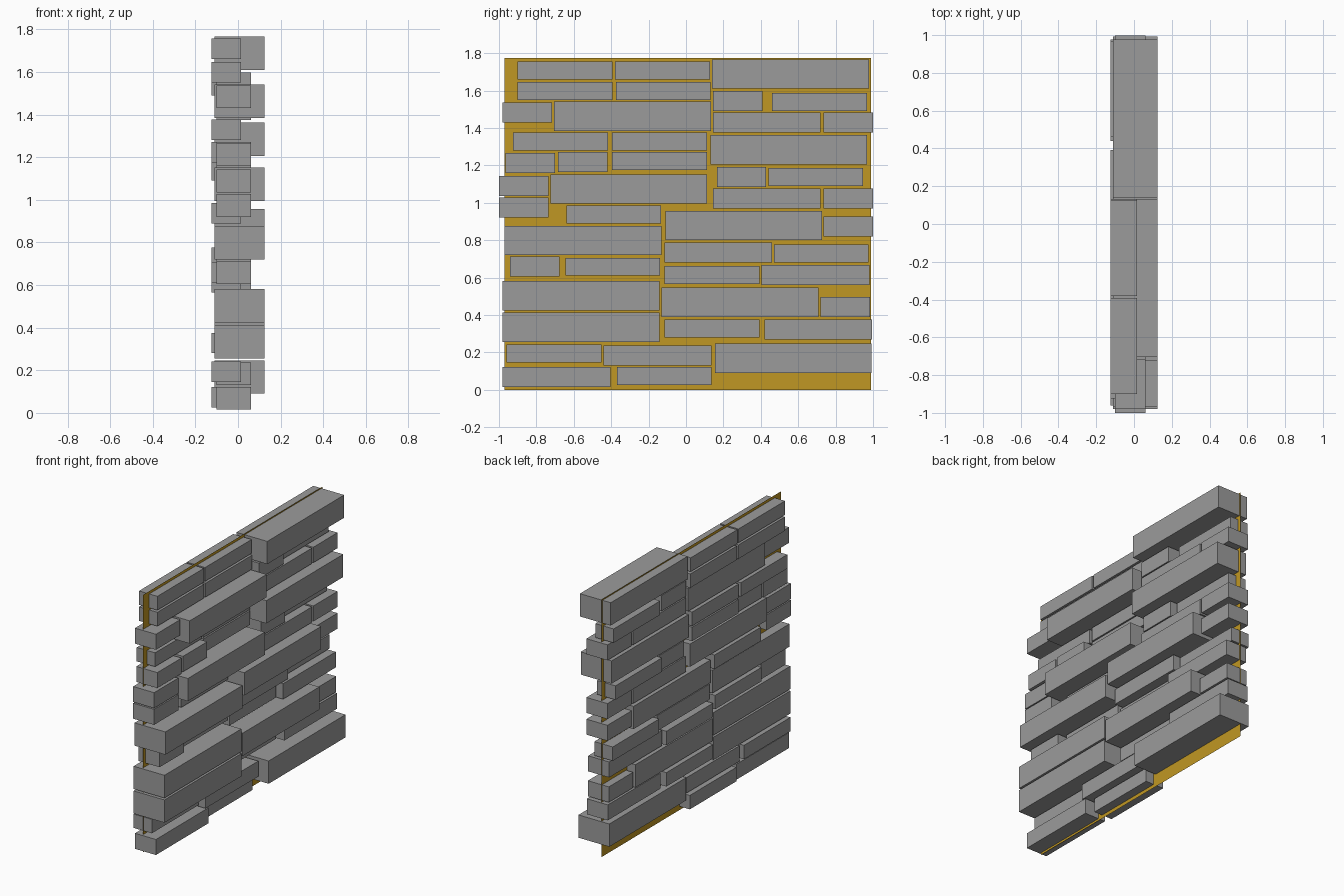
import bpy
import bmesh
from mathutils import Matrix, Vector

default = bpy.data.objects.get("Cube")
if default:
    bpy.data.objects.remove(default, do_unlink=True)


def make_material(name, colour):
    mat = bpy.data.materials.new(name)
    mat.use_nodes = True
    mat.diffuse_color = colour
    mat.node_tree.nodes["Principled BSDF"].inputs["Base Color"].default_value = colour
    return mat


def add_object(name, bm, material):
    mesh = bpy.data.meshes.new(name)
    bm.to_mesh(mesh)
    bm.free()
    mesh.materials.append(material)
    obj = bpy.data.objects.new(name, mesh)
    bpy.context.collection.objects.link(obj)
    return obj


def add_stone(name, low, size, material):
    low, size = Vector(low), Vector(size)
    bm = bmesh.new()
    transform = Matrix.Translation(low + size / 2) @ Matrix.Diagonal(size).to_4x4()
    bmesh.ops.create_cube(bm, size=1, matrix=transform)
    return add_object(name, bm, material)


stone_grey = make_material("stone grey", (0.33, 0.33, 0.33, 1))
backing_gold = make_material("backing gold", (0.53, 0.31, 0.017, 1))

# Stone sizes: back face x, then depth, length and height
slim_stone = (-0.125, (0.14, 0.507, 0.096))
short_stone = (-0.1, (0.16, 0.264, 0.107))
long_stone = (-0.1, (0.16, 0.575, 0.107))
large_stone = (-0.11, (0.235, 0.838, 0.157))

# Lower front corner (y, z) of every stone of each size
slim_places = [
    (-.9, 1.66), (-.38, 1.66), (-.9, 1.55), (-.375, 1.55), (.46, 1.49),
    (-.925, 1.28), (-.395, 1.28), (-.395, 1.175), (.44, 1.09), (-.64, .89),
    (.47, .68), (-.645, .61), (-.115, .565), (-.115, .28), (-.96, .145), (-.37, .025),
]
short_places = [
    (.145, 1.49), (-.98, 1.43), (.735, 1.375), (-.965, 1.16), (-.685, 1.165),
    (.165, 1.085), (-1, 1.035), (.735, .97), (-1, .92), (.735, .82),
    (-.94, .605), (.72, .39),
]
long_places = [
    (.145, 1.375), (.145, .97), (-.115, .68), (.405, .56), (.42, .27),
    (-.44, .13), (-.98, .015),
]
large_places = [
    (.14, 1.61), (-.705, 1.385), (.13, 1.205), (-.725, .995), (-.11, .8),
    (-.97, .72), (-.98, .425), (-.13, .39), (-.98, .255), (.155, .09),
]

for name, (back, size), places in (
    ("slim_stone", slim_stone, slim_places),
    ("short_stone", short_stone, short_places),
    ("long_stone", long_stone, long_places),
    ("large_stone", large_stone, large_places),
):
    for number, (y, z) in enumerate(places, start=1):
        add_stone(f"{name}_{number}", (back, y, z), size, stone_grey)

# Flat backing sheet running through the stones
bm = bmesh.new()
sheet_x, sheet_front, sheet_back, sheet_top = -0.047, -0.97, 0.99, 1.775
corners = [
    (sheet_x, sheet_front, 0), (sheet_x, sheet_back, 0),
    (sheet_x, sheet_back, sheet_top), (sheet_x, sheet_front, sheet_top),
]
bm.faces.new([bm.verts.new(corner) for corner in corners])
add_object("backing_sheet", bm, backing_gold)
